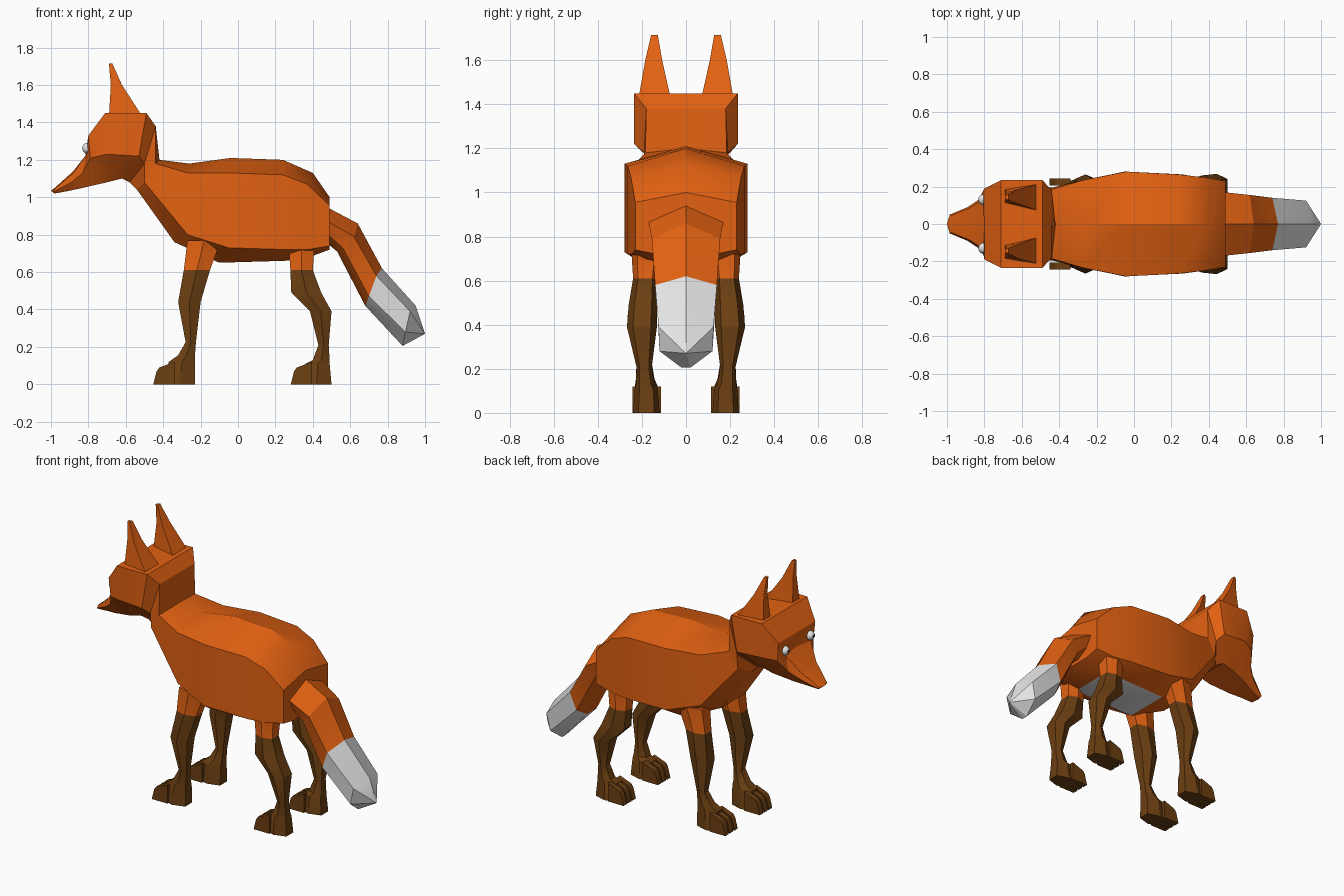
import bpy, bmesh, math
from mathutils import Vector

if "Cube" in bpy.data.objects:
    bpy.data.objects.remove(bpy.data.objects["Cube"])


def material(name, rgb):
    m = bpy.data.materials.new(name)
    m.diffuse_color = (*rgb, 1)
    m.use_nodes = True
    m.node_tree.nodes["Principled BSDF"].inputs["Base Color"].default_value = m.diffuse_color
    return m


ORANGE = material("orange fur", (0.76, 0.12, 0.006))
BROWN = material("dark brown fur", (0.15, 0.05, 0.006))
WHITE = material("white fur", (0.78, 0.78, 0.78))
BLACK = material("black pupil", (0.01, 0.01, 0.01))


def finish(name, bm, mats, rule=None, angle=28):
    """Turn a bmesh into an object; rule(face centre, normal) gives the material index."""
    bmesh.ops.remove_doubles(bm, verts=bm.verts, dist=0.0005)
    bmesh.ops.recalc_face_normals(bm, faces=bm.faces)
    for f in bm.faces:
        f.smooth = True
        f.material_index = rule(f.calc_center_median(), f.normal) if rule else 0
    me = bpy.data.meshes.new(name)
    bm.to_mesh(me)
    bm.free()
    me.set_sharp_from_angle(angle=math.radians(angle))
    for m in mats:
        me.materials.append(m)
    ob = bpy.data.objects.new(name, me)
    bpy.context.collection.objects.link(ob)
    return ob


def loft(bm, rings, tip=None):
    """Skin a row of equal point rings; close both ends (the last with a tip if given)."""
    vs = [[bm.verts.new(p) for p in r] for r in rings]
    n = len(vs[0])
    for a, b in zip(vs, vs[1:]):
        for i in range(n):
            j = (i + 1) % n
            bm.faces.new((a[i], a[j], b[j], b[i]))
    bm.faces.new(vs[0])
    if tip:
        t = bm.verts.new(tip)
        for i in range(n):
            bm.faces.new((vs[-1][i], vs[-1][(i + 1) % n], t))
    else:
        bm.faces.new(vs[-1])


def section(xt, zt, xu, zu, wu, xl, zl, wl, xb, zb, wb):
    """Symmetric ring: top centre, upper corners, lower corners, flat bottom."""
    half = [(xu, wu, zu), (xl, wl, zl), (xb, wb, zb)]
    return [(xt, 0, zt)] + half + [(x, -y, z) for x, y, z in reversed(half)]


# Body, with a white belly
NECK = (-.42, 1.20, -.44, 1.18, .185, -.50, 1.08, .18, -.54, 1.04, .09)
body = [NECK,
        (-.26, 1.18, -.27, 1.13, .235, -.27, .80, .235, -.34, .76, .12),
        (-.04, 1.21, -.04, 1.13, .28, -.05, .73, .28, -.10, .65, .15),
        (.24, 1.20, .24, 1.12, .265, .26, .72, .265, .24, .66, .15),
        (.40, 1.13, .37, 1.07, .25, .37, .72, .245, .34, .665, .14),
        (.49, 1.00, .49, .955, .23, .49, .74, .23, .49, .72, .13)]
bm = bmesh.new()
loft(bm, [section(*r) for r in body])
finish("body", bm, [ORANGE, WHITE],
       lambda c, n: int(n.z < -.9 and abs(c.y) < .05 and -.1 < c.x < .4))

# Head and muzzle
head = [NECK,
        (-.44, 1.38, -.44, 1.38, .18, -.50, 1.18, .19, -.58, 1.08, .09),
        (-.49, 1.45, -.49, 1.45, .235, -.53, 1.22, .235, -.62, 1.10, .11),
        (-.71, 1.45, -.71, 1.45, .235, -.70, 1.23, .235, -.70, 1.08, .11),
        (-.80, 1.33, -.80, 1.33, .19, -.79, 1.21, .185, -.79, 1.06, .09),
        (-.80, 1.24, -.81, 1.23, .13, -.83, 1.13, .13, -.83, 1.05, .08),
        (-.88, 1.14, -.88, 1.13, .085, -.89, 1.08, .09, -.90, 1.035, .055),
        (-.98, 1.05, -.98, 1.045, .045, -.985, 1.03, .05, -.98, 1.02, .035)]
bm = bmesh.new()
loft(bm, [section(*r) for r in head], tip=(-1.0, 0, 1.035))
finish("head", bm, [ORANGE])

# Tail with a white end
tail = [(.47, .95, .48, .87, .17, .48, .80, .13, .47, .76, .05),
        (.64, .86, .62, .79, .155, .56, .73, .13, .53, .71, .05),
        (.77, .62, .74, .58, .14, .70, .47, .13, .68, .42, .05),
        (.95, .42, .92, .39, .125, .895, .28, .12, .88, .205, .02)]
bm = bmesh.new()
loft(bm, [section(*r) for r in tail], tip=(1.0, 0, .27))
finish("tail", bm, [ORANGE, WHITE], lambda c, n: int(c.x - .6 * c.z > .49))

# Leg rings: front x, back x, height, half width, centre y
front_leg = [(-.27, -.09, .77, .07, .18), (-.29, -.15, .61, .055, .185),
             (-.32, -.20, .44, .065, .20), (-.28, -.225, .225, .035, .19),
             (-.32, -.23, .155, .042, .185), (-.37, -.23, .12, .052, .18),
             (-.39, -.23, 0, .06, .18)]
hind_leg = [(.27, .41, .77, .07, .18), (.28, .40, .61, .055, .185),
            (.285, .445, .49, .065, .195), (.385, .50, .39, .068, .20),
            (.43, .485, .21, .035, .19), (.40, .49, .13, .042, .185),
            (.36, .49, .11, .052, .18), (.345, .50, 0, .06, .18)]


def leg(name, rings, s):
    bm = bmesh.new()
    pts = []
    for xf, xb, z, w, y in rings:
        m = (xf + xb) / 2
        pts.append([(xf, s * (y - w * .6), z), (m, s * (y - w), z), (xb, s * (y - w * .6), z),
                    (xb, s * (y + w * .6), z), (m, s * (y + w), z), (xf, s * (y + w * .6), z)])
    loft(bm, pts)
    # three wedge toes
    x0, y0 = rings[-1][0], s * .178
    for k in (-1, 0, 1):
        prof = [(x0 + .05, 0), (x0 - .063, 0), (x0 - .045, .07), (x0 - .03, .09), (x0 + .05, .12)]
        yc = y0 + k * .046
        loft(bm, [[(x, yc + d, z) for x, z in prof] for d in (-.018, .018)])
    finish(name, bm, [ORANGE, BROWN], lambda c, n: int(c.z < .61))


for side, s in (("left", -1), ("right", 1)):
    leg("front_leg_" + side, front_leg, s)
    leg("hind_leg_" + side, hind_leg, s)

    # Ear: wide at the base, curving up to a blunt tip
    # front x, back x, height, inner y, outer y
    bm = bmesh.new()
    ear = [(-.69, -.51, 1.43, .07, .215), (-.68, -.62, 1.60, .108, .185),
           (-.69, -.672, 1.715, .128, .158)]
    loft(bm, [[(xf, s * (yi * .7 + yo * .3), z), (xb, s * yi, z),
               (xb, s * yo, z), (xf, s * (yi * .2 + yo * .8), z)] for xf, xb, z, yi, yo in ear])
    finish("ear_" + side, bm, [ORANGE])

    # Eye: white ball with a black pupil facing forward
    bm = bmesh.new()
    bmesh.ops.create_uvsphere(bm, u_segments=12, v_segments=8, radius=.03)
    look = Vector((-1, 0, 0))
    for v in bm.verts:
        v.co = (-v.co.z - .803, v.co.y + s * .13, v.co.x + 1.262)
    centre = Vector((-.803, s * .13, 1.262))
    finish("eye_" + side, bm, [WHITE, BLACK],
           lambda c, n: int((c - centre).normalized().dot(look) > .9))
